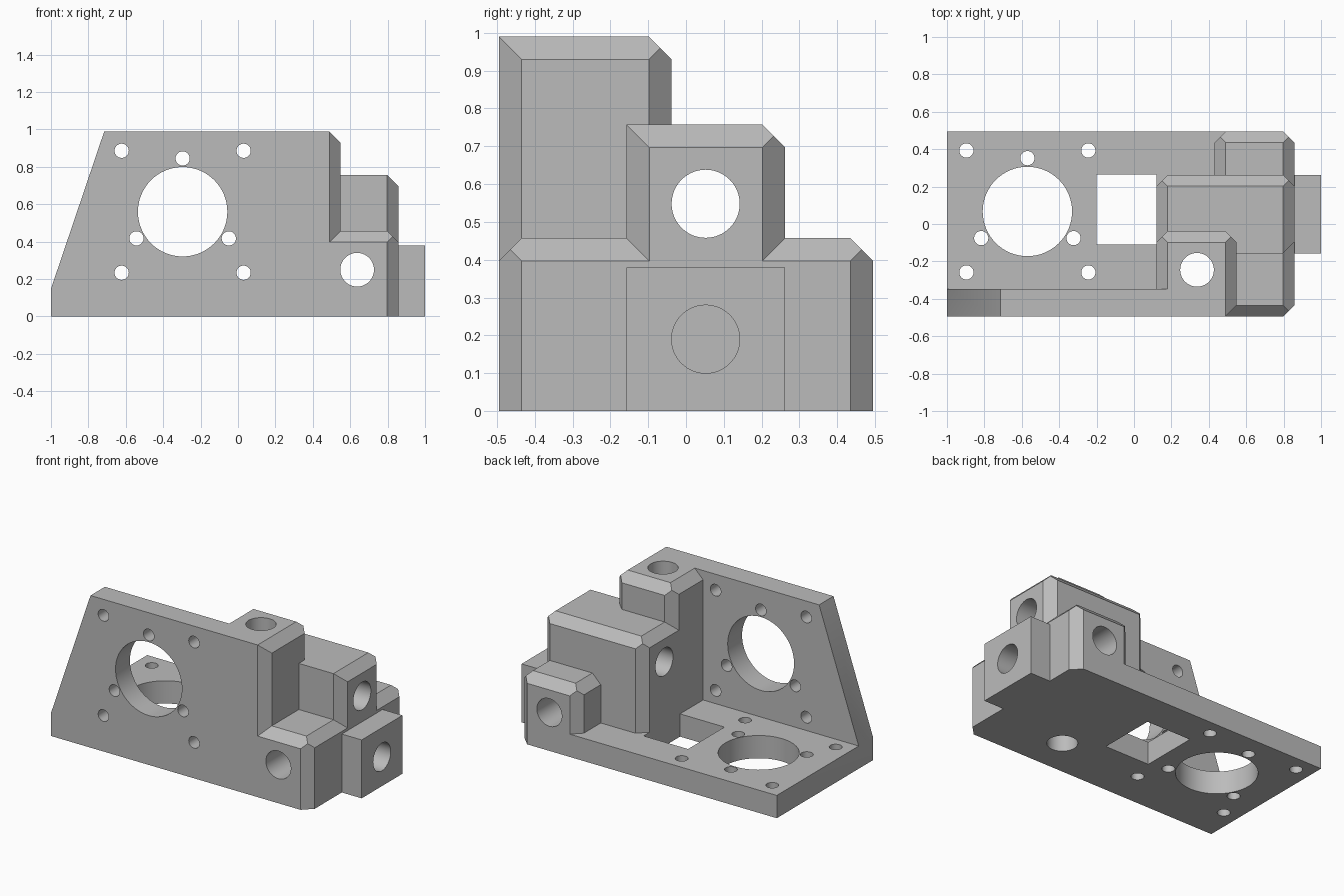
import bpy, bmesh, math
from mathutils import Vector, Matrix

cube = bpy.data.objects.get("Cube")
if cube:
    bpy.data.objects.remove(cube, do_unlink=True)

CHAMFER = 0.06
THICK = 0.148
DEPTH = 0.495
HEIGHT = 0.99
ROD = 0.09

grey = bpy.data.materials.new("plain grey")
grey.use_nodes = True
grey.diffuse_color = (0.5, 0.5, 0.5, 1)
grey.node_tree.nodes["Principled BSDF"].inputs["Base Color"].default_value = (0.5, 0.5, 0.5, 1)


def make(name, bm):
    bmesh.ops.recalc_face_normals(bm, faces=bm.faces)
    mesh = bpy.data.meshes.new(name)
    bm.to_mesh(mesh)
    bm.free()
    mesh.materials.append(grey)
    obj = bpy.data.objects.new(name, mesh)
    bpy.context.collection.objects.link(obj)
    return obj


def box(name, lo, hi, chamfers=()):
    """Box whose listed edges, each named by its outward direction, are cut at 45 degrees."""
    lo, hi = Vector(lo), Vector(hi)
    bm = bmesh.new()
    bmesh.ops.create_cube(bm, size=1)
    bmesh.ops.scale(bm, vec=hi - lo, verts=bm.verts)
    bmesh.ops.translate(bm, vec=(lo + hi) / 2, verts=bm.verts)
    for direction in chamfers:
        edge = Vector([hi[i] if d > 0 else lo[i] for i, d in enumerate(direction)])
        normal = Vector(direction)
        point = edge - normal * (CHAMFER / 2)
        bmesh.ops.bisect_plane(bm, geom=bm.verts[:] + bm.edges[:] + bm.faces[:],
                               plane_co=point, plane_no=normal.normalized(), clear_outer=True)
        bmesh.ops.holes_fill(bm, edges=[e for e in bm.edges if e.is_boundary])
    return make(name, bm)


def drill(name, axis, centre, radius, start, end):
    """Round cutter along an axis; centre gives the other two coordinates in order."""
    bm = bmesh.new()
    bmesh.ops.create_cone(bm, cap_ends=True, segments=64, radius1=radius, radius2=radius,
                          depth=end - start)
    turn = {"x": Matrix.Rotation(math.pi / 2, 4, "Y"),
            "y": Matrix.Rotation(math.pi / 2, 4, "X"), "z": Matrix.Identity(4)}[axis]
    spot = list(centre)
    spot.insert("xyz".index(axis), (start + end) / 2)
    bmesh.ops.transform(bm, matrix=Matrix.Translation(spot) @ turn, verts=bm.verts)
    return make(name, bm)


def combine(body, others, operation):
    for other in others:
        mod = body.modifiers.new(operation.lower(), "BOOLEAN")
        mod.operation = operation
        mod.solver = "EXACT"
        mod.object = other
    graph = bpy.context.evaluated_depsgraph_get()
    mesh = bpy.data.meshes.new_from_object(body.evaluated_get(graph))
    body.modifiers.clear()
    body.data = mesh
    for other in others:
        bpy.data.objects.remove(other, do_unlink=True)


# Base plate and front wall with its slanted side
bracket = box("motor_bracket", (-1, -DEPTH, 0), (0.6, DEPTH, THICK))
bm = bmesh.new()
outline = [(-1, 0), (0.3, 0), (0.3, HEIGHT), (-0.715, HEIGHT), (-1, THICK)]
face = bm.faces.new([bm.verts.new((x, -DEPTH, z)) for x, z in outline])
side = bmesh.ops.extrude_face_region(bm, geom=[face])["geom"]
bmesh.ops.translate(bm, vec=(0, THICK, 0),
                    verts=[v for v in side if isinstance(v, bmesh.types.BMVert)])
wall = make("front_wall", bm)

# Rod holders, chamfered on their exposed edges
top_left, top_right, top_back, top_front = (-1, 0, 1), (1, 0, 1), (0, 1, 1), (0, -1, 1)
back_left, back_right, front_right = (-1, 1, 0), (1, 1, 0), (1, -1, 0)
shared = [top_left, top_right, top_back, back_left, back_right, front_right]
upright = box("upright_rod_holder", (0.12, -DEPTH, 0), (0.548, -0.038, HEIGHT), shared)
middle = box("middle_rod_holder", (0.12, -0.157, 0), (0.857, 0.262, 0.757), shared)
cross = box("cross_rod_holder", (0.43, -DEPTH, 0), (0.857, DEPTH, 0.457), shared + [top_front])
stub = box("end_stub", (0.7, -0.157, 0), (1, 0.262, 0.38))
combine(bracket, [wall, upright, middle, cross, stub], "UNION")

# Rod bores and the window in the base
cutters = [
    drill("upright_bore", "z", (0.337, -0.245), ROD, -0.1, 1.1),
    drill("middle_bore", "x", (0.052, 0.548), ROD, 0, 1.1),
    drill("stub_bore", "x", (0.052, 0.19), ROD, 0.3, 1.1),
    drill("cross_bore", "y", (0.637, 0.25), ROD, -0.6, 0.6),
    box("base_window", (-0.2, -0.11, -0.1), (0.12, 0.265, 0.14 + THICK)),
]
# Keep the window cutter clear of the holder face
cutters[-1].scale.x = 1

# Motor openings with corner screws and three inner screws
for axis, (u, v), start, end in (("z", (-0.57, 0.067), -0.1, 0.2),
                                 ("y", (-0.296, 0.56), -0.6, -0.3)):
    cutters.append(drill("motor_opening", axis, (u, v), 0.239, start, end))
    for su in (-1, 1):
        for sv in (-1, 1):
            spot = (u + su * 0.326, v + sv * 0.326)
            cutters.append(drill("corner_screw", axis, spot, 0.038, start, end))
    for degrees in (90, 210, 330):
        a = math.radians(degrees)
        spot = (u + 0.285 * math.cos(a), v + 0.285 * math.sin(a))
        cutters.append(drill("inner_screw", axis, spot, 0.038, start, end))
combine(bracket, cutters, "DIFFERENCE")

# Smooth bores, crisp edges
bpy.ops.object.select_all(action="DESELECT")
bracket.select_set(True)
bpy.context.view_layer.objects.active = bracket
bpy.ops.object.shade_smooth_by_angle(angle=math.radians(30))
